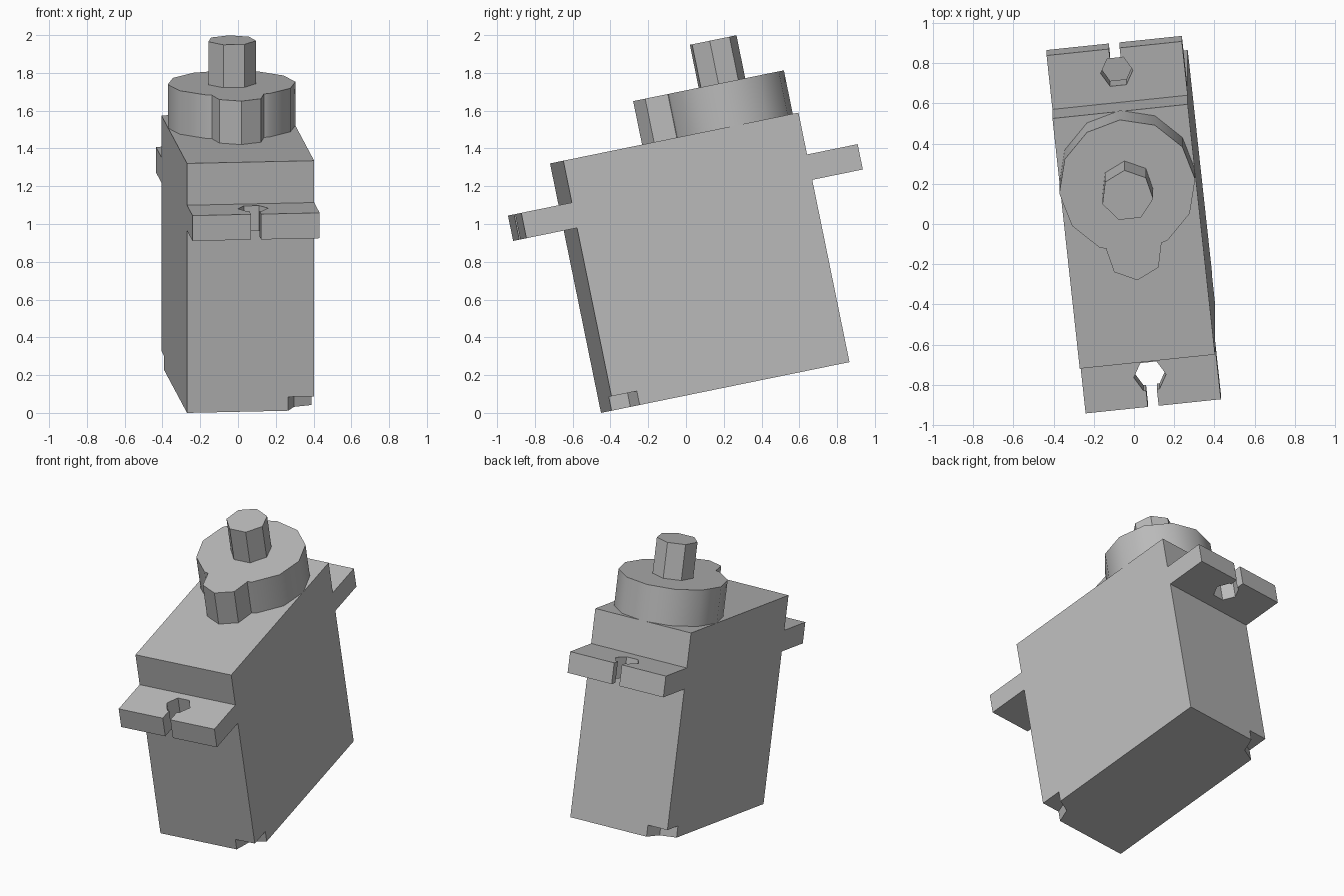
import bpy, bmesh
from math import radians, cos, sin, pi
from mathutils import Matrix, Vector

cube = bpy.data.objects.get("Cube")
if cube:
    bpy.data.objects.remove(cube, do_unlink=True)

# Plain grey plastic
grey = bpy.data.materials.new("grey plastic")
grey.use_nodes = True
colour = (0.5, 0.5, 0.5, 1)
grey.diffuse_color = colour
grey.node_tree.nodes["Principled BSDF"].inputs["Base Color"].default_value = colour

# Main sizes, measured from the lower front corner of the case
W, L, H = 0.677, 1.278, 1.348
TAB, TAB_LOW, TAB_TOP = 0.275, 0.985, 1.122
CAP_TOP, SHAFT_TOP = 1.583, 1.815
MID, AXIS = W / 2, 0.943

# The whole housing leans back and is slightly turned
POSE = (Matrix.Translation((-0.27, -0.45, 0))
        @ Matrix.Rotation(radians(11.55), 4, 'X')
        @ Matrix.Rotation(radians(6.1), 4, 'Z'))


def prism(name, points, direction):
    """Extrude a closed outline along a direction."""
    bm = bmesh.new()
    face = bm.faces.new([bm.verts.new(p) for p in points])
    extruded = bmesh.ops.extrude_face_region(bm, geom=[face])["geom"]
    verts = [g for g in extruded if isinstance(g, bmesh.types.BMVert)]
    bmesh.ops.translate(bm, verts=verts, vec=Vector(direction))
    bmesh.ops.recalc_face_normals(bm, faces=bm.faces)
    mesh = bpy.data.meshes.new(name)
    bm.to_mesh(mesh)
    bm.free()
    mesh.materials.append(grey)
    obj = bpy.data.objects.new(name, mesh)
    bpy.context.collection.objects.link(obj)
    return obj


def column(name, sides, radius, x, y, low, high, start=90):
    """Upright regular prism with one corner at the start angle."""
    angles = [radians(start) + 2 * pi * i / sides for i in range(sides)]
    ring = [(x + radius * cos(a), y + radius * sin(a), low) for a in angles]
    return prism(name, ring, (0, 0, high - low))


def box(name, x0, x1, y0, y1, low, high):
    ring = [(x0, y0, low), (x1, y0, low), (x1, y1, low), (x0, y1, low)]
    return prism(name, ring, (0, 0, high - low))


def combine(target, other, operation):
    mod = target.modifiers.new(operation, 'BOOLEAN')
    mod.operation, mod.object, mod.solver = operation, other, 'EXACT'
    bpy.context.view_layer.objects.active = target
    bpy.ops.object.modifier_apply(modifier=mod.name)
    bpy.data.objects.remove(other, do_unlink=True)


# Case with a mounting tab at each end, as one side profile
profile = [(0, 0), (L, 0), (L, TAB_LOW), (L + TAB, TAB_LOW),
           (L + TAB, TAB_TOP), (L, TAB_TOP), (L, H), (0, H),
           (0, TAB_TOP), (-TAB, TAB_TOP), (-TAB, TAB_LOW), (0, TAB_LOW)]
case = prism("case", [(0, y, z) for y, z in profile], (W, 0, 0))

# Keyhole screw slots through the tabs
for hole_y, edge_y in ((-0.12, -TAB - 0.1), (L + 0.156, L + TAB + 0.1)):
    low, high = TAB_LOW - 0.05, TAB_TOP + 0.05
    combine(case, column("screw_hole", 6, 0.081, MID, hole_y, low, high, 0), 'DIFFERENCE')
    y0, y1 = sorted((hole_y, edge_y))
    combine(case, box("screw_slot", MID - 0.027, MID + 0.027, y0, y1,
                      low - 0.01, high + 0.01), 'DIFFERENCE')

# Notches at two opposite lower corners
for x, y in ((W, 0), (0, L)):
    combine(case, column("corner_notch", 8, 0.138, x, y, -0.1, 0.075), 'DIFFERENCE')

# Gear cover: large round part with a small lobe in front
cover = column("gear_cover", 12, 0.34, MID, AXIS, H, CAP_TOP)
combine(cover, column("cover_lobe", 7, 0.142, MID, 0.606, H, CAP_TOP, -90), 'UNION')

# Output shaft
shaft = column("output_shaft", 7, 0.13, MID, AXIS, CAP_TOP, SHAFT_TOP)

# Pose the parts; only the round cover wall is smooth
for part in (case, cover, shaft):
    part.data.transform(POSE)
    part.data.update()
bpy.ops.object.select_all(action='DESELECT')
cover.select_set(True)
bpy.context.view_layer.objects.active = cover
bpy.ops.object.shade_smooth_by_angle(angle=radians(35))
